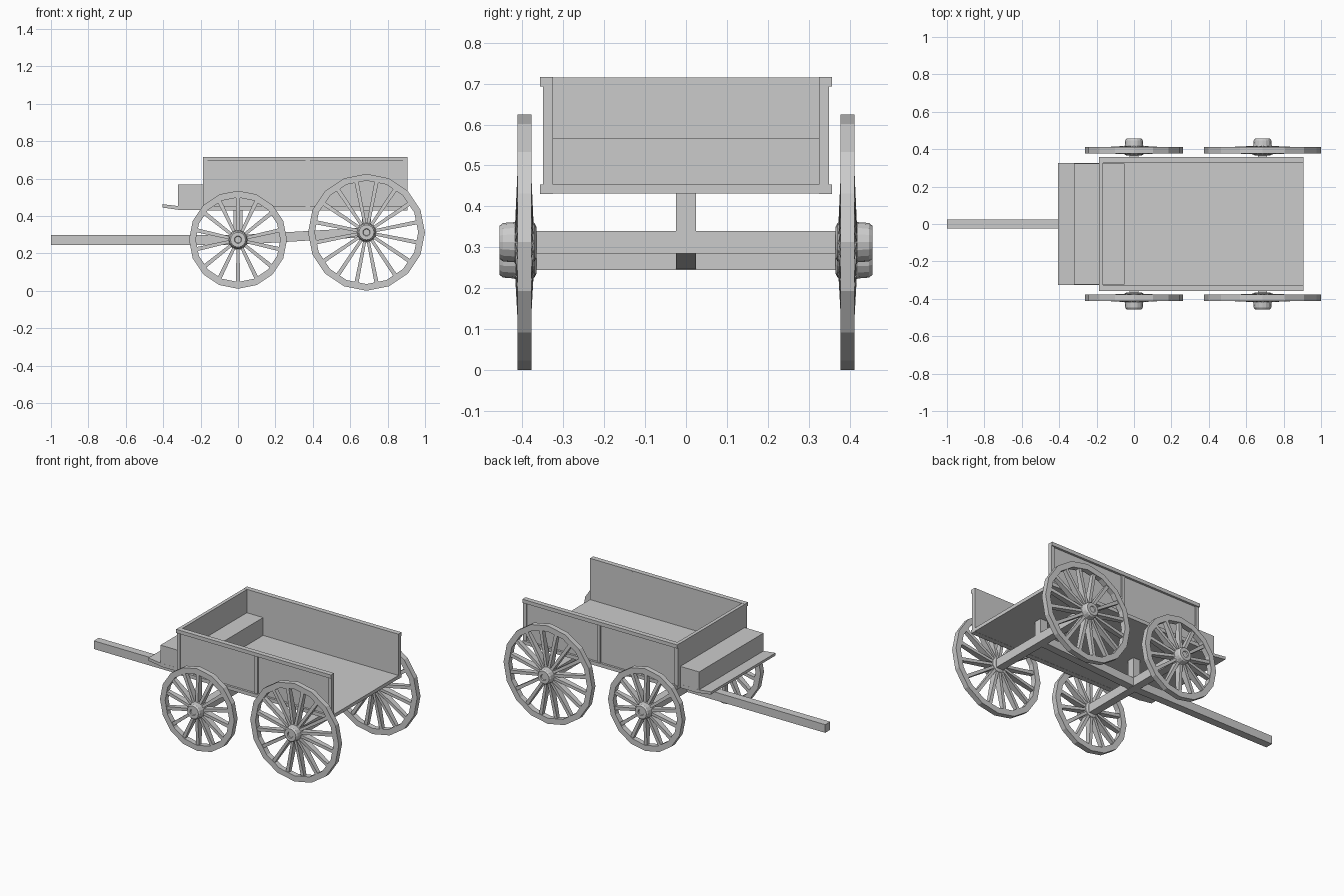
import bpy, bmesh, math
from mathutils import Matrix, Vector

if "Cube" in bpy.data.objects:
    bpy.data.objects.remove(bpy.data.objects["Cube"])


def finish(name, bm):
    bmesh.ops.remove_doubles(bm, verts=bm.verts, dist=1e-5)
    bmesh.ops.recalc_face_normals(bm, faces=bm.faces)
    me = bpy.data.meshes.new(name)
    bm.to_mesh(me)
    bm.free()
    ob = bpy.data.objects.new(name, me)
    bpy.context.collection.objects.link(ob)
    return ob


def box(name, x0, x1, y0, y1, z0, z1):
    bm = bmesh.new()
    size = Matrix.Diagonal((x1 - x0, abs(y1 - y0), z1 - z0, 1))
    mid = Matrix.Translation(((x0 + x1) / 2, (y0 + y1) / 2, (z0 + z1) / 2))
    bmesh.ops.create_cube(bm, size=1, matrix=mid @ size)
    return finish(name, bm)


def prism(name, profile, half_width):
    # xz outline extruded across the cart
    bm = bmesh.new()
    f = bm.faces.new([bm.verts.new((x, -half_width, z)) for x, z in profile])
    ext = bmesh.ops.extrude_face_region(bm, geom=[f])
    verts = [v for v in ext["geom"] if isinstance(v, bmesh.types.BMVert)]
    bmesh.ops.translate(bm, verts=verts, vec=(0, 2 * half_width, 0))
    return finish(name, bm)


def lathe(name, profile, centre, side, closed, sides=16):
    # (y, radius) profile spun around an axle
    bm = bmesh.new()
    cx, cz = centre
    rings = []
    for i in range(sides):
        a = math.tau * i / sides
        rings.append([bm.verts.new((cx + r * math.sin(a), side * y, cz - r * math.cos(a)))
                      for y, r in profile])
    n = len(profile)
    for i in range(sides):
        p, q = rings[i], rings[(i + 1) % sides]
        for j in range(n if closed else n - 1):
            k = (j + 1) % n
            bm.faces.new((p[j], p[k], q[k], q[j]))
    return finish(name, bm)


def spokes(name, centre, length, side, count, offset):
    # spokes are thicker at the hub than at the rim
    bm = bmesh.new()
    for i in range(count):
        a = math.tau * (i + offset) / count
        out = Vector((math.sin(a), 0, math.cos(a)))
        across = Vector((math.cos(a), 0, -math.sin(a)))
        origin = Vector((centre[0], side * 0.395, centre[1]))
        ends = []
        for r, w, d in ((0.035, 0.008, 0.023), (length, 0.011, 0.012)):
            ends.append([bm.verts.new(origin + out * r + across * sx * w + Vector((0, sy * d, 0)))
                         for sx, sy in ((-1, -1), (1, -1), (1, 1), (-1, 1))])
        bm.faces.new(ends[0])
        bm.faces.new(ends[1])
        for j in range(4):
            k = (j + 1) % 4
            bm.faces.new((ends[0][j], ends[0][k], ends[1][k], ends[1][j]))
    return finish(name, bm)


# wheels: label, centre x, centre z, radius, spoke count, spoke offset
WHEELS = (("front", 0.0, 0.273, 0.262, 14, 0.0),
          ("rear", 0.687, 0.3125, 0.3125, 16, 0.5))
HUB = [(0.365, 0), (0.365, 0.036), (0.370, 0.047), (0.385, 0.052), (0.412, 0.054),
       (0.420, 0.049), (0.447, 0.047), (0.456, 0.040), (0.456, 0.020), (0.450, 0.017), (0.450, 0)]
for label, x, z, r, count, offset in WHEELS:
    for side, s in (("left", 1), ("right", -1)):
        rim = [(0.378, r), (0.412, r), (0.412, r - 0.036), (0.378, r - 0.036)]
        lathe(f"{label}_{side}_rim", rim, (x, z), s, True)
        lathe(f"{label}_{side}_hub", HUB, (x, z), s, False)
        spokes(f"{label}_{side}_spokes", (x, z), r - 0.03, s, count, offset)
    # axle and the post carrying the bed
    box(f"{label}_axle", x - 0.025, x + 0.025, -0.375, 0.375, z - 0.028, z + 0.028)
    box(f"{label}_post", x - 0.025, x + 0.025, -0.025, 0.025, z, 0.435)

# pole and sloping reach bar
box("pole", -1.0, 0.0, -0.025, 0.025, 0.246, 0.298)
prism("reach_bar", [(0, 0.246), (0.687, 0.287), (0.687, 0.338), (0, 0.298)], 0.0245)

# bed floor, seat and footboard
box("floor", -0.32, 0.905, -0.325, 0.325, 0.431, 0.453)
box("front_panel", -0.187, -0.165, -0.33, 0.33, 0.45, 0.715)
box("seat", -0.32, -0.05, -0.3245, 0.3245, 0.45, 0.567)
prism("footboard", [(-0.32, 0.433), (-0.32, 0.453), (-0.405, 0.463), (-0.403, 0.445)], 0.325)

# side walls with raised frame
for side, s in (("left", 1), ("right", -1)):
    box(f"{side}_panel", -0.185, 0.903, s * 0.325, s * 0.343, 0.44, 0.71)
    box(f"{side}_top_rail", -0.187, 0.905, s * 0.325, s * 0.357, 0.693, 0.716)
    box(f"{side}_bottom_rail", -0.187, 0.905, s * 0.325, s * 0.357, 0.43, 0.453)
    for label, x in (("front", -0.187), ("middle", 0.361), ("rear", 0.882)):
        box(f"{side}_{label}_stile", x, x + 0.023, s * 0.325, s * 0.350, 0.45, 0.695)
